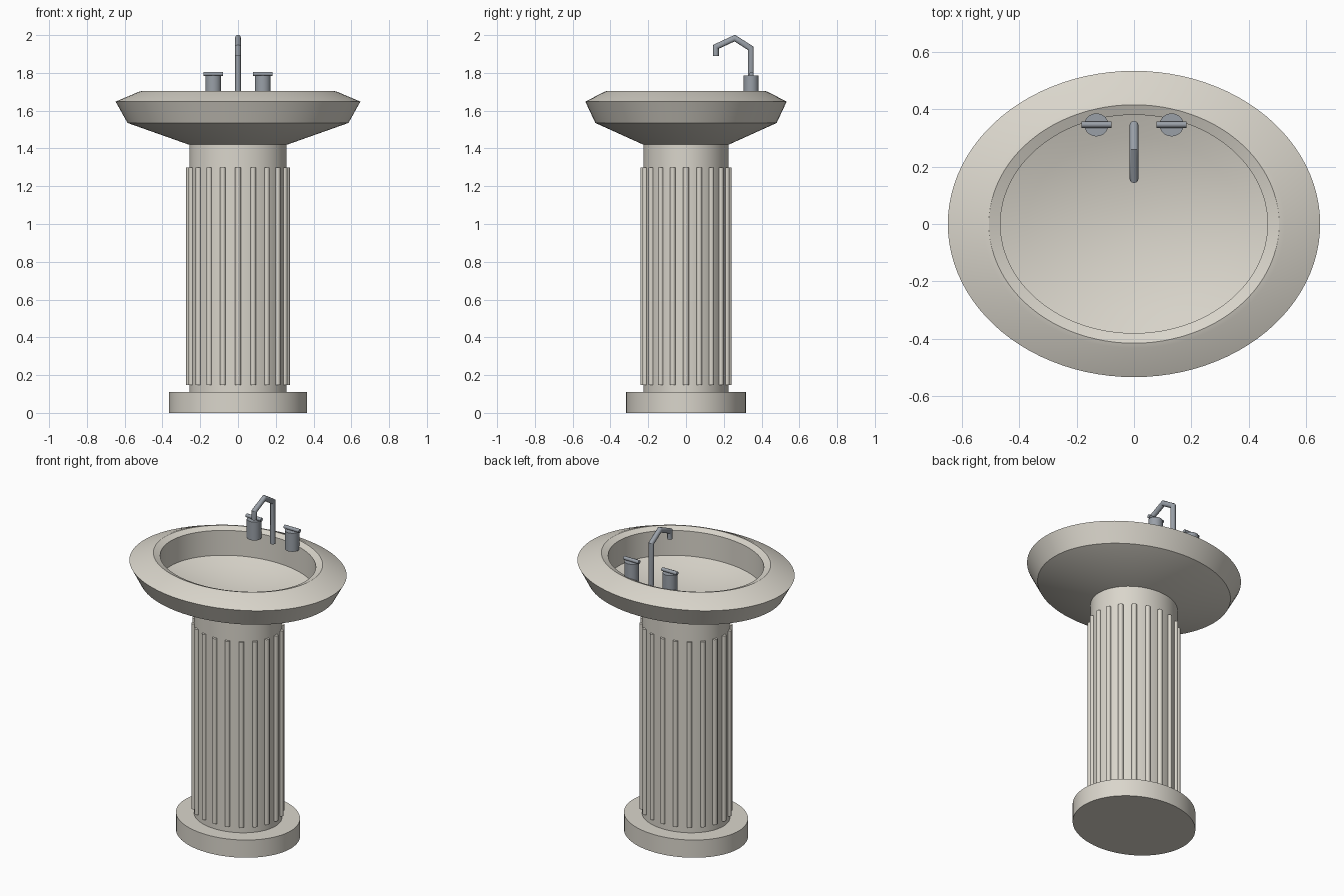
import bpy, bmesh, math
from mathutils import Vector

if "Cube" in bpy.data.objects:
    bpy.data.objects.remove(bpy.data.objects["Cube"])


def material(name, rgb):
    m = bpy.data.materials.new(name)
    m.use_nodes = True
    m.diffuse_color = (*rgb, 1)
    m.node_tree.nodes["Principled BSDF"].inputs["Base Color"].default_value = (*rgb, 1)
    return m


stone = material("warm stone", (0.70, 0.67, 0.60))
metal = material("grey metal", (0.32, 0.35, 0.39))


def finish(bm, name, mat):
    bmesh.ops.recalc_face_normals(bm, faces=bm.faces)
    mesh = bpy.data.meshes.new(name)
    bm.to_mesh(mesh)
    bm.free()
    obj = bpy.data.objects.new(name, mesh)
    bpy.context.collection.objects.link(obj)
    mesh.materials.append(mat)
    bpy.ops.object.select_all(action='DESELECT')
    obj.select_set(True)
    bpy.context.view_layer.objects.active = obj
    bpy.ops.object.shade_smooth_by_angle(angle=math.radians(32))
    return obj


def loft(name, rings, mat, centre=(0, 0), sides=72):
    """Stack elliptical rings (x radius, y radius, z) and cap both ends."""
    bm = bmesh.new()
    loops = []
    for rx, ry, z in rings:
        loops.append([bm.verts.new((centre[0] + rx * math.cos(i * math.tau / sides),
                                    centre[1] + ry * math.sin(i * math.tau / sides), z))
                      for i in range(sides)])
    for a, b in zip(loops, loops[1:]):
        for i in range(sides):
            j = (i + 1) % sides
            bm.faces.new((a[i], a[j], b[j], b[i]))
    bm.faces.new(loops[0])
    bm.faces.new(loops[-1])
    return finish(bm, name, mat)


def tube(name, points, radius, mat, side, sides=12):
    """Mitred round tube through points lying in a plane with normal `side`."""
    pts, side = [Vector(p) for p in points], Vector(side)
    bm = bmesh.new()
    loops = []
    for k, p in enumerate(pts):
        d_in = (p - pts[max(k - 1, 0)]).normalized()
        d_out = (pts[min(k + 1, len(pts) - 1)] - p).normalized()
        across = side.cross((d_in + d_out).normalized())
        stretch = 1.0
        if d_in.length and d_out.length:
            stretch = 1 / math.cos(d_in.angle(d_out) / 2)
        loops.append([bm.verts.new(p + radius * (side * math.cos(t) + across * stretch * math.sin(t)))
                      for t in (i * math.tau / sides for i in range(sides))])
    for a, b in zip(loops, loops[1:]):
        for i in range(sides):
            j = (i + 1) % sides
            bm.faces.new((a[i], a[j], b[j], b[i]))
    bm.faces.new(loops[0])
    bm.faces.new(loops[-1])
    return finish(bm, name, mat)


# Pedestal
loft("base_plinth", [(0.365, 0.317, 0), (0.365, 0.317, 0.11)], stone)
loft("column", [(0.258, 0.226, 0.10), (0.258, 0.226, 1.43)], stone)

# Raised ribs around the column
RIBS = 20
for n in range(RIBS):
    a = n * math.tau / RIBS
    loft(f"column_rib_{n + 1}", [(0.015, 0.015, 0.147), (0.015, 0.015, 1.30)], stone,
         (0.259 * math.cos(a), 0.227 * math.sin(a)), 12)

# Basin: underside, rim, inner wall, then a shallow bowl floor
outside = [(0.26, 0.226, 1.42), (0.585, 0.48, 1.535), (0.648, 0.533, 1.648),
           (0.525, 0.432, 1.70), (0.505, 0.415, 1.705), (0.465, 0.38, 1.69)]
floor = [(0.465 * f, 0.38 * f, 1.46 + 0.075 * f * f) for f in (1, 0.8, 0.6, 0.4, 0.2, 0.05)]
loft("basin", outside + floor, stone, sides=96)

# Taps with cross handles
for label, s in (("left", 1), ("right", -1)):
    x = 0.131 * s
    loft(f"{label}_tap", [(0.042, 0.04, 1.67), (0.042, 0.04, 1.785)], metal, (x, 0.345), 32)
    tube(f"{label}_tap_handle", [(x - 0.052, 0.346, 1.794), (x + 0.052, 0.346, 1.794)],
         0.011, metal, (0, 1, 0))

# Bent spout
tube("spout", [(0, 0.343, 1.67), (0, 0.343, 1.93), (0, 0.258, 1.984),
               (0, 0.158, 1.938), (0, 0.158, 1.89)], 0.0155, metal, (1, 0, 0))
